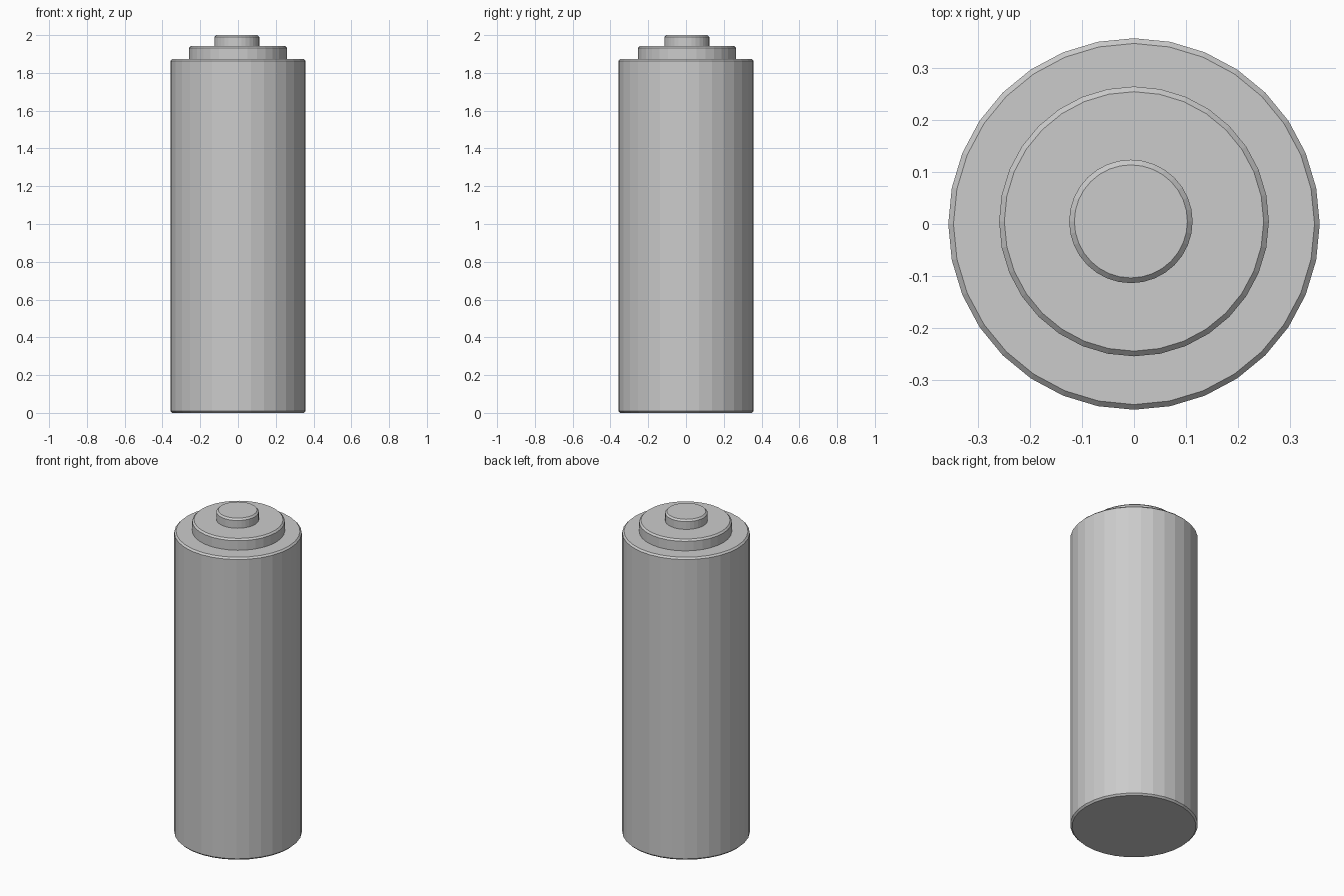
import bpy

if "Cube" in bpy.data.objects:
    bpy.data.objects.remove(bpy.data.objects["Cube"])


def chamfered_cylinder(name, radius, z0, z1, x=0.0, y=0.0, bevel=0.01):
    """Upright 32-sided cylinder with a one-step chamfer on both rims."""
    bpy.ops.mesh.primitive_cylinder_add(
        vertices=32, radius=radius, depth=z1 - z0, location=(x, y, (z0 + z1) / 2))
    obj = bpy.context.object
    obj.name = name
    mod = obj.modifiers.new("rim_chamfer", 'BEVEL')
    mod.width = bevel
    mod.segments = 1
    mod.limit_method = 'ANGLE'
    mod.angle_limit = 0.8
    return obj


# Main battery casing
chamfered_cylinder("battery_body", 0.358, 0.0, 1.873)
# Raised collar, slightly off centre, seated in the casing
chamfered_cylinder("top_collar", 0.26, 1.85, 1.942, y=0.005)
# Positive contact nub
chamfered_cylinder("contact_nub", 0.119, 1.92, 2.0, x=-0.006, y=0.005)
